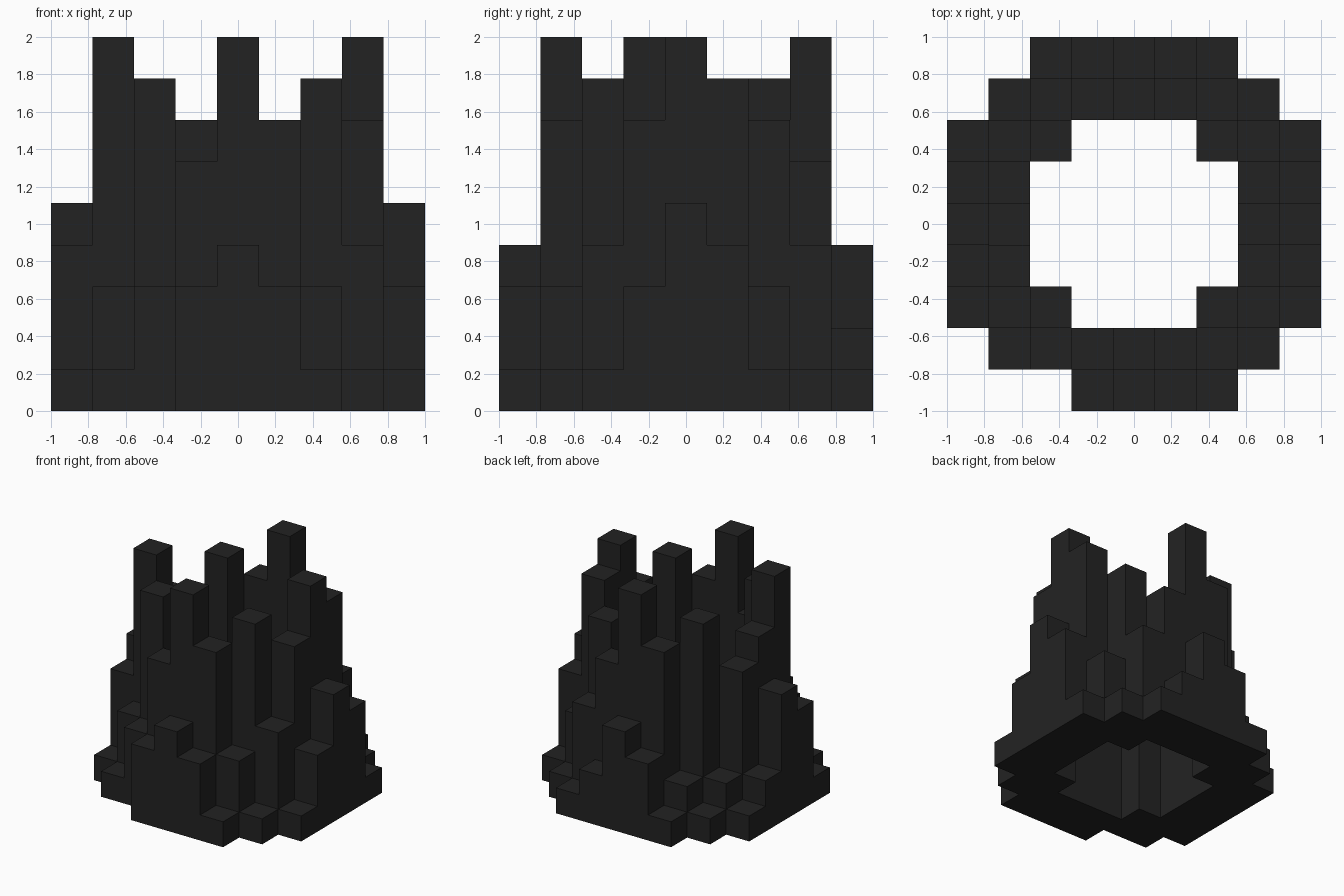
import bpy, bmesh
from mathutils import Vector

cube = bpy.data.objects.get("Cube")
if cube:
    bpy.data.objects.remove(cube, do_unlink=True)

# Block heights of the ring of columns, back row first ("." is empty)
PLAN = [
    "..13421..",
    ".1279641.",
    "128...731",
    "26.....84",
    "57.....95",
    "49.....73",
    "138...841",
    ".1369731.",
    "...3431..",
]
COUNT = len(PLAN)
UNIT = 2 / COUNT

filled = {
    (x, COUNT - 1 - row, z)
    for row, line in enumerate(PLAN)
    for x, mark in enumerate(line) if mark != "."
    for z in range(int(mark))
}

# Dark stone material
stone = bpy.data.materials.new("charcoal_stone")
stone.use_nodes = True
shade = (0.0165, 0.0165, 0.0165, 1)
stone.diffuse_color = shade
bsdf = next(n for n in stone.node_tree.nodes if n.type == "BSDF_PRINCIPLED")
bsdf.inputs["Base Color"].default_value = shade


def add_side(bm, cell, axis, sign):
    """Add one outward square on the given side of a block."""
    normal, u = Vector(), Vector()
    normal[axis] = sign / 2
    u[(axis + 1) % 3] = 0.5
    v = normal.cross(u) * 2
    middle = Vector(cell) + Vector((0.5, 0.5, 0.5)) + normal
    corners = (middle - u - v, middle + u - v, middle + u + v, middle - u + v)
    shift = Vector((COUNT / 2, COUNT / 2, 0))
    bm.faces.new([bm.verts.new((c - shift) * UNIT) for c in corners])


# Outer skin of the stepped columns, without hidden faces between blocks
bm = bmesh.new()
for cell in sorted(filled):
    for axis in range(3):
        for sign in (-1, 1):
            neighbour = list(cell)
            neighbour[axis] += sign
            if tuple(neighbour) not in filled:
                add_side(bm, cell, axis, sign)
bmesh.ops.remove_doubles(bm, verts=bm.verts, dist=UNIT / 100)

mesh = bpy.data.meshes.new("stepped_column_ring")
bm.to_mesh(mesh)
bm.free()
mesh.materials.append(stone)
ring = bpy.data.objects.new("stepped_column_ring", mesh)
bpy.context.collection.objects.link(ring)
